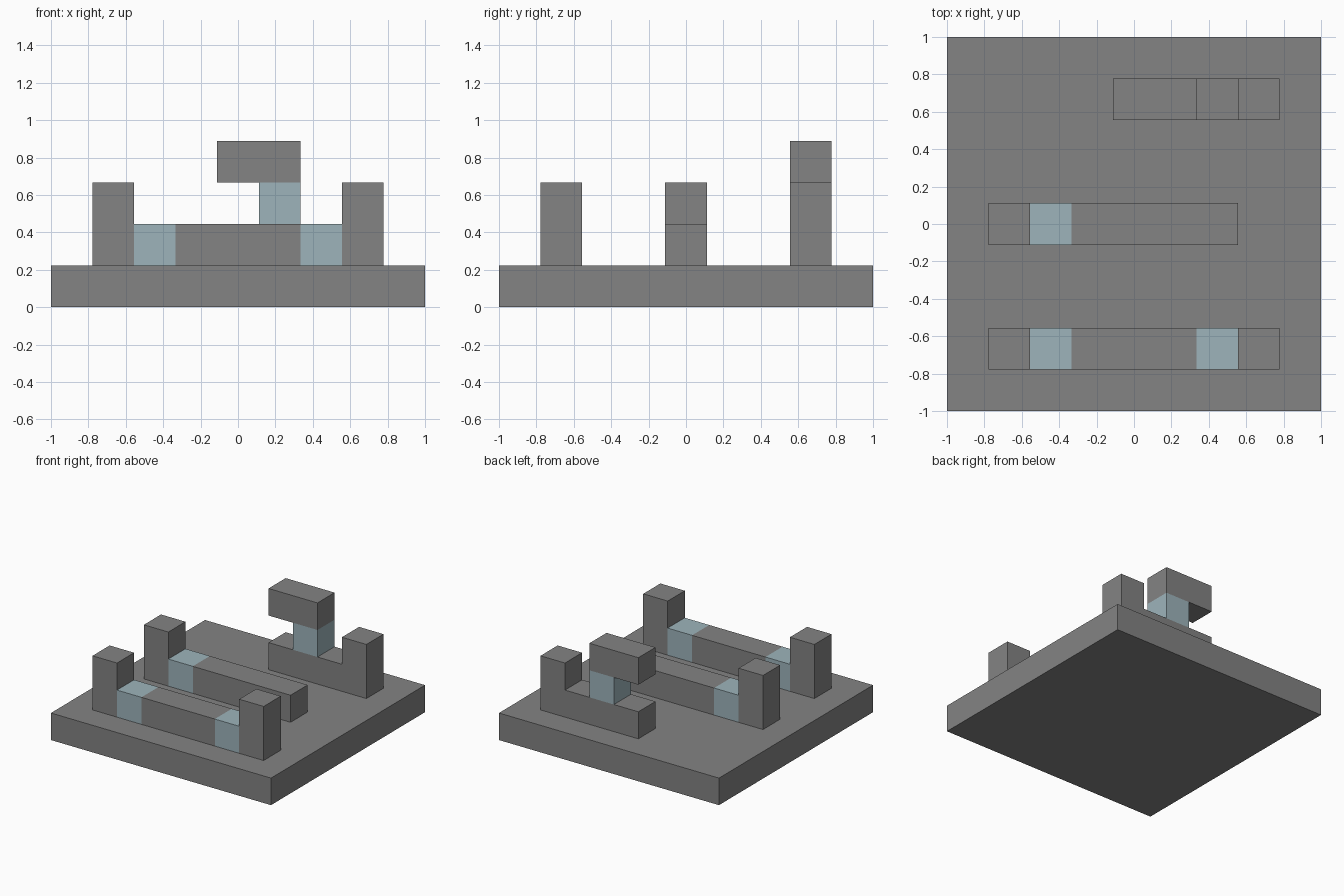
import bpy
import bmesh
from mathutils import Matrix, Vector

cube = bpy.data.objects.get("Cube")
if cube:
    bpy.data.objects.remove(cube, do_unlink=True)

GRID = 9            # blocks along each side of the base
UNIT = 2 / GRID     # size of one block


def make_material(name, rgb):
    mat = bpy.data.materials.new(name)
    mat.use_nodes = True
    color = (*rgb, 1)
    mat.diffuse_color = color
    mat.node_tree.nodes["Principled BSDF"].inputs["Base Color"].default_value = color
    return mat


stone = make_material("stone grey", (0.227, 0.227, 0.227))
glass = make_material("pale blue", (0.337, 0.456, 0.497))


def block(name, start, size, mat):
    """Box placed and sized in whole blocks, from its lowest corner."""
    size = Vector(size)
    center = Vector(start) + size / 2 - Vector((GRID / 2, GRID / 2, 0))
    bm = bmesh.new()
    bmesh.ops.create_cube(bm, size=1, matrix=Matrix.Diagonal((*(size * UNIT), 1)))
    mesh = bpy.data.meshes.new(name)
    bm.to_mesh(mesh)
    bm.free()
    mesh.materials.append(mat)
    obj = bpy.data.objects.new(name, mesh)
    obj.location = center * UNIT
    bpy.context.collection.objects.link(obj)
    return obj


# Square base slab
block("base", (0, 0, 0), (GRID, GRID, 1), stone)

# Front wall: two posts, two pale blocks and a bar between them
for side, post_x, pane_x in (("right", 1, 2), ("left", 7, 6)):
    block(f"front_post_{side}", (post_x, 1, 1), (1, 1, 2), stone)
    block(f"front_pale_block_{side}", (pane_x, 1, 1), (1, 1, 1), glass)
block("front_bar", (3, 1, 1), (3, 1, 1), stone)

# Middle wall: one post, one pale block and an open-ended bar
block("middle_post", (1, 4, 1), (1, 1, 2), stone)
block("middle_pale_block", (2, 4, 1), (1, 1, 1), glass)
block("middle_bar", (3, 4, 1), (4, 1, 1), stone)

# Back wall: low bar and post, with a pale block carrying an overhanging bar
block("back_bar", (4, 7, 1), (3, 1, 1), stone)
block("back_post", (7, 7, 1), (1, 1, 2), stone)
block("back_pale_block", (5, 7, 2), (1, 1, 1), glass)
block("back_top_bar", (4, 7, 3), (2, 1, 1), stone)
